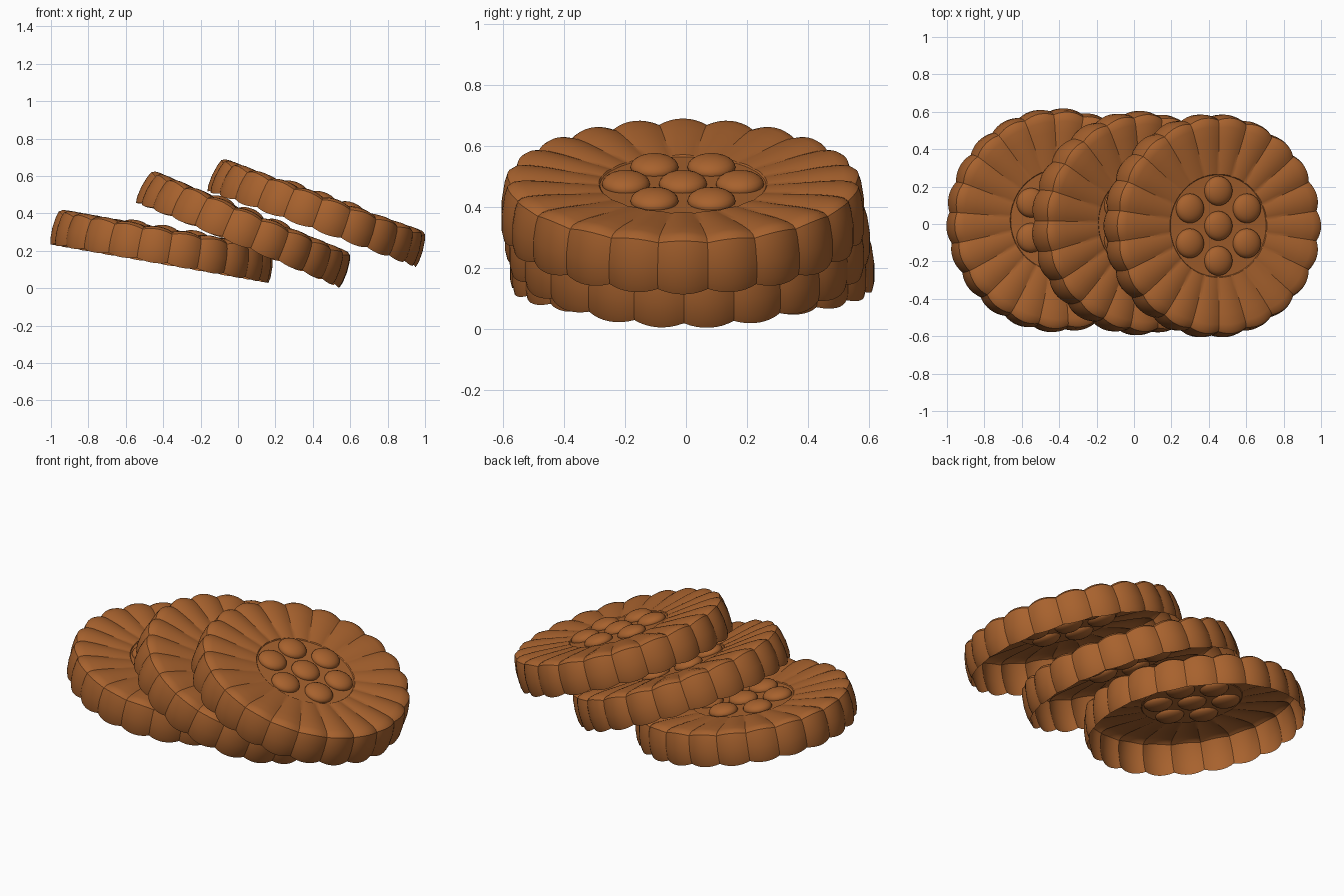
import bpy, bmesh, math
from mathutils import Matrix, Vector

if "Cube" in bpy.data.objects:
    bpy.data.objects.remove(bpy.data.objects["Cube"])

mat = bpy.data.materials.new("baked brown")
mat.diffuse_color = (0.39, 0.122, 0.027, 1)
mat.use_nodes = True
mat.node_tree.nodes["Principled BSDF"].inputs["Base Color"].default_value = mat.diffuse_color

PETALS, SEG = 22, 8
# radius, height, scallop inset in radius, scallop inset in height
PROFILE = [(0.272, 0.166, 0, 0), (0.276, 0.172, 0, 0.004), (0.33, 0.179, 0, 0.008),
           (0.40, 0.187, 0, 0.011), (0.47, 0.194, 0.002, 0.013), (0.53, 0.197, 0.006, 0.015),
           (0.562, 0.194, 0.012, 0.016), (0.58, 0.182, 0.015, 0.014), (0.59, 0.15, 0.016, 0.008),
           (0.599, 0.09, 0.016, 0.0), (0.599, 0.03, 0.016, -0.006), (0.592, 0.0, 0.014, -0.012)]


def finish(bm, name, matrix):
    me = bpy.data.meshes.new(name)
    bm.to_mesh(me)
    bm.free()
    ob = bpy.data.objects.new(name, me)
    bpy.context.collection.objects.link(ob)
    me.materials.append(mat)
    ob.matrix_world = matrix
    bpy.ops.object.select_all(action='DESELECT')
    ob.select_set(True)
    bpy.context.view_layer.objects.active = ob
    bpy.ops.object.shade_smooth_by_angle(angle=math.radians(32))


def biscuit(label, base, tilt, spin):
    place = Matrix.Translation(base) @ Matrix.Rotation(math.radians(tilt), 4, 'Y')
    # scalloped open shell with a flat middle
    bm = bmesh.new()
    n = PETALS * SEG
    rings = []
    for r, h, dr, dh in PROFILE:
        ring = []
        for i in range(n):
            u = 2 * (i % SEG) / SEG - 1          # -1 at each crease
            k = u * u
            a = 2 * math.pi * (i - SEG / 2) / n + math.radians(spin)
            rr = r - dr * k
            ring.append(bm.verts.new((rr * math.cos(a), rr * math.sin(a), h - dh * k)))
        rings.append(ring)
    bm.faces.new(rings[0])
    for a, b in zip(rings, rings[1:]):
        for i in range(n):
            j = (i + 1) % n
            bm.faces.new((a[i], b[i], b[j], a[j]))
    finish(bm, label + "_shell", place)
    # seven flattened buttons
    bm = bmesh.new()
    spots = [(0, 0)] + [(0.187 * math.cos(math.radians(60 * i + 30)),
                         0.187 * math.sin(math.radians(60 * i + 30))) for i in range(6)]
    for x, y in spots:
        m = Matrix.Translation((x, y, 0.17)) @ Matrix.Diagonal((0.079, 0.079, 0.04, 1))
        bmesh.ops.create_uvsphere(bm, u_segments=24, v_segments=12, radius=1, matrix=m)
    finish(bm, label + "_buttons", place)


biscuit("lower_biscuit", (-0.42, 0.02, 0.13), 10, 4)
biscuit("middle_biscuit", (-0.002, 0.005, 0.230), 22.7, 7)
biscuit("upper_biscuit", (0.393, -0.01, 0.315), 20, 0)
